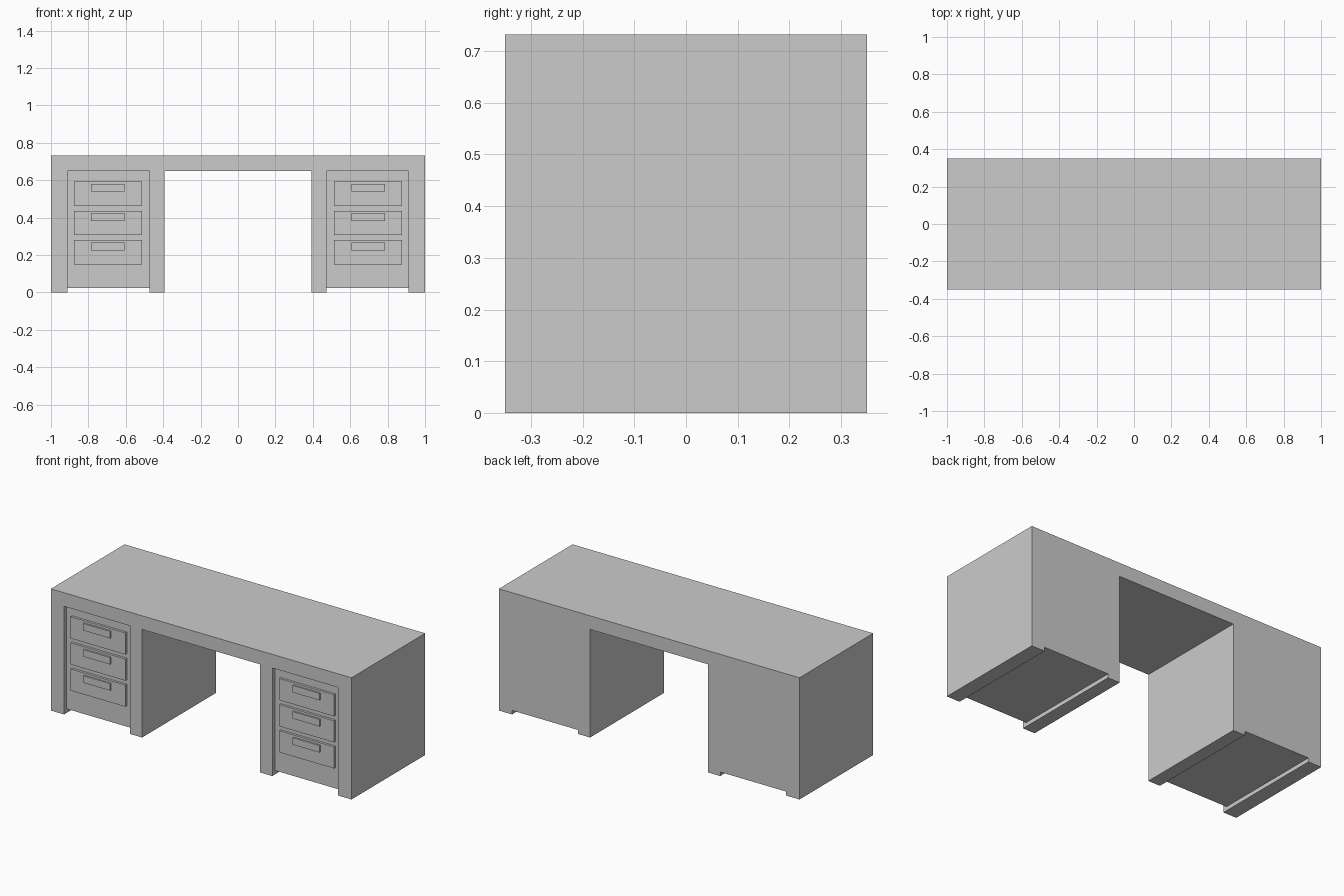
import bpy

if "Cube" in bpy.data.objects:
    bpy.data.objects.remove(bpy.data.objects["Cube"])


def box(name, x, y, z):
    """Axis-aligned box from (min, max) ranges."""
    bpy.ops.mesh.primitive_cube_add(
        size=1, location=[(a + b) / 2 for a, b in (x, y, z)])
    ob = bpy.context.object
    ob.name = name
    ob.scale = [b - a for a, b in (x, y, z)]
    bpy.ops.object.transform_apply(location=False, rotation=False, scale=True)
    return ob


FRONT, BACK = -0.35, 0.35
TOP, UNDER = 0.732, 0.65
PANEL = FRONT + 0.025      # recessed cabinet front
DRAWER = PANEL - 0.014     # drawer face
HANDLE = DRAWER - 0.009    # handle face

# Desk top
box("desk_top", (-1, 1), (FRONT, BACK), (UNDER, TOP))

for side, s in (("left", -1), ("right", 1)):
    def span(a, b):
        return tuple(sorted((s * a, s * b)))

    # Pedestal side panels and the cabinet between them
    box(f"{side}_outer_panel", span(0.912, 1.0), (FRONT, BACK), (0, UNDER))
    box(f"{side}_inner_panel", span(0.393, 0.473), (FRONT, BACK), (0, UNDER))
    box(f"{side}_cabinet", span(0.473, 0.912), (PANEL, BACK), (0.024, UNDER))

    # Three drawers with flat handles
    for i in range(3):
        top = 0.593 - i * 0.157
        box(f"{side}_drawer_{i + 1}", span(0.512, 0.876),
            (DRAWER, PANEL), (top - 0.13, top))
        box(f"{side}_handle_{i + 1}", span(0.607, 0.786),
            (HANDLE, DRAWER), (top - 0.055, top - 0.013))
